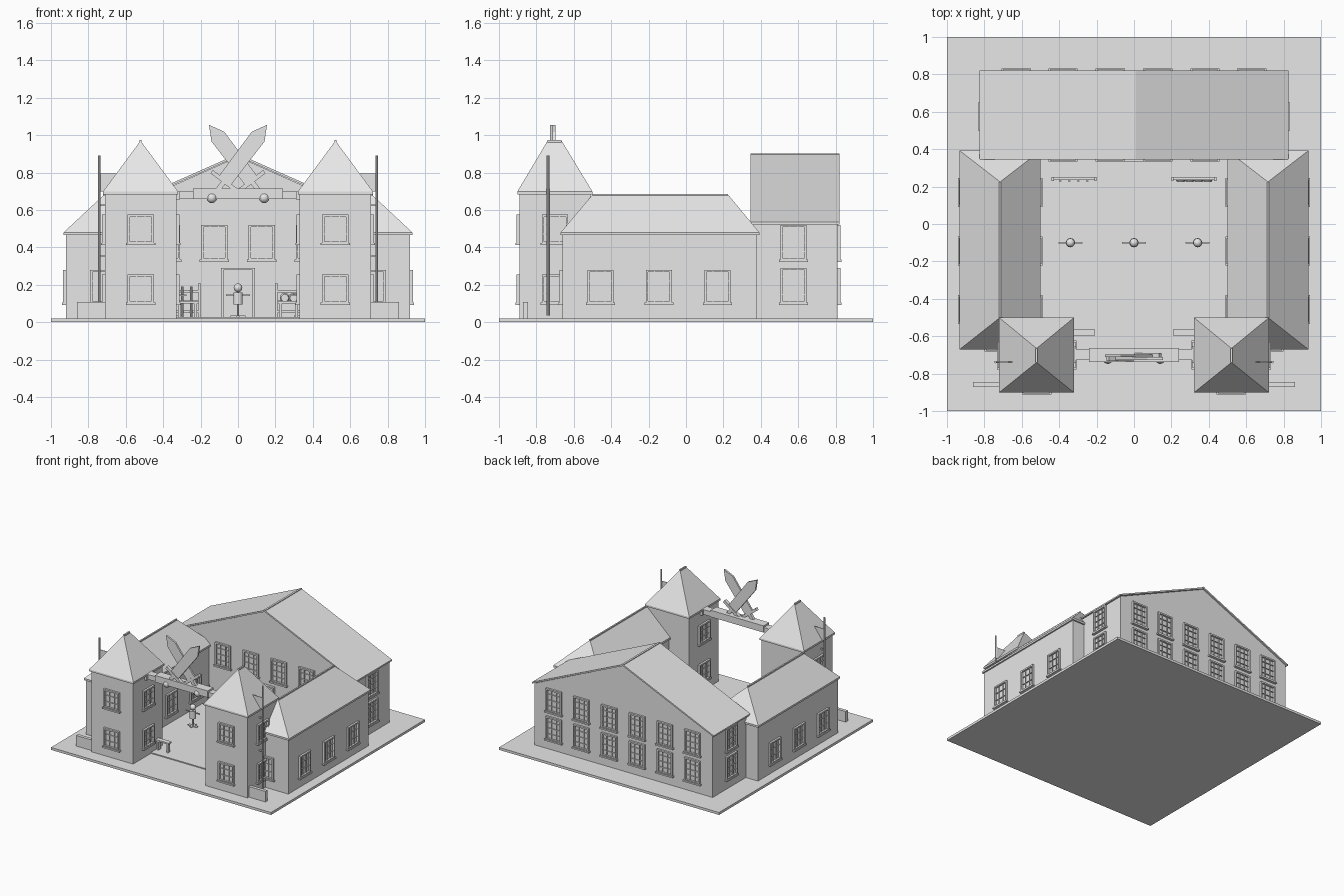
import bpy, bmesh, math
from mathutils import Matrix, Vector

cube = bpy.data.objects.get("Cube")
if cube:
    bpy.data.objects.remove(cube)

stone = bpy.data.materials.new("light_grey")
stone.use_nodes = True
COLOUR = (0.8, 0.8, 0.8, 1)
stone.diffuse_color = COLOUR
stone.node_tree.nodes["Principled BSDF"].inputs["Base Color"].default_value = COLOUR


def finish(name, bm, smooth=False):
    bmesh.ops.recalc_face_normals(bm, faces=bm.faces)
    mesh = bpy.data.meshes.new(name)
    bm.to_mesh(mesh)
    bm.free()
    mesh.materials.append(stone)
    if smooth:
        for p in mesh.polygons:
            p.use_smooth = True
    obj = bpy.data.objects.new(name, mesh)
    bpy.context.collection.objects.link(obj)
    return obj


def add_box(bm, x, y, z, matrix=Matrix()):
    """Box from (min, max) pairs."""
    size = [b - a for a, b in (x, y, z)]
    mid = [(a + b) / 2 for a, b in (x, y, z)]
    bmesh.ops.create_cube(bm, size=1, matrix=matrix @ Matrix.Translation(mid) @ Matrix.Diagonal((*size, 1)))


def boxes(name, *items):
    bm = bmesh.new()
    for item in items:
        add_box(bm, *item)
    return finish(name, bm)


def add_prism(bm, points, y0, y1, matrix=Matrix()):
    """Extrude an x-z outline along y."""
    face = bm.faces.new([bm.verts.new(matrix @ Vector((x, y0, z))) for x, z in points])
    out = bmesh.ops.extrude_face_region(bm, geom=[face])
    verts = [v for v in out["geom"] if isinstance(v, bmesh.types.BMVert)]
    bmesh.ops.translate(bm, verts=verts, vec=matrix.to_3x3() @ Vector((0, y1 - y0, 0)))


def prism(name, points, y0, y1):
    bm = bmesh.new()
    add_prism(bm, points, y0, y1)
    return finish(name, bm)


def rod(name, x, y, z0, z1, r, sides=10):
    bm = bmesh.new()
    bmesh.ops.create_cone(bm, cap_ends=True, segments=sides, radius1=r, radius2=r, depth=z1 - z0,
                          matrix=Matrix.Translation((x, y, (z0 + z1) / 2)))
    return finish(name, bm)


def ball(name, x, y, z, r):
    bm = bmesh.new()
    bmesh.ops.create_uvsphere(bm, u_segments=20, v_segments=12, radius=r, matrix=Matrix.Translation((x, y, z)))
    return finish(name, bm, True)


def hip_roof(name, x, y, z, ridge_y):
    """Hipped roof on a thin eave slab, ridge running along y."""
    bm = bmesh.new()
    add_box(bm, x, y, (z[0] - 0.015, z[0]))
    mid = (x[0] + x[1]) / 2
    a, b, c, d = [bm.verts.new((px, py, z[0])) for px, py in
                  ((x[0], y[0]), (x[1], y[0]), (x[1], y[1]), (x[0], y[1]))]
    e, f = [bm.verts.new((mid, py, z[1])) for py in ridge_y]
    for loop in ((a, b, e), (b, c, f, e), (c, d, f), (d, a, e, f), (d, c, b, a)):
        bm.faces.new(loop)
    add_box(bm, (mid - 0.006, mid + 0.006), ridge_y, (z[1] - 0.012, z[1] + 0.004))
    return finish(name, bm)


def window(name, x, y, z0, z1, angle, rows=3, w=0.14):
    """Framed window with glazing bars and a sill; angle 0 faces -y."""
    m = Matrix.Translation((x, y, 0)) @ Matrix.Rotation(math.radians(angle), 4, "Z")
    bm = bmesh.new()
    h, t = w / 2, 0.012
    for s in (-h, h - t):
        add_box(bm, (s, s + t), (-0.016, 0.004), (z0, z1), m)
    for z in (z0, z1 - t):
        add_box(bm, (-h, h), (-0.016, 0.004), (z, z + t), m)
    for i in (1, 2):
        c = -h + w * i / 3
        add_box(bm, (c - 0.002, c + 0.002), (-0.008, 0.004), (z0, z1), m)
    for i in range(1, rows):
        c = z0 + (z1 - z0) * i / rows
        add_box(bm, (-h, h), (-0.008, 0.004), (c - 0.002, c + 0.002), m)
    add_box(bm, (-h - 0.008, h + 0.008), (-0.022, 0.004), (z0 - 0.008, z0 + 0.004), m)
    return finish(name, bm)


# Ground and courtyard
boxes("ground_slab", ((-1, 1), (-1, 1), (0, 0.02)))
boxes("courtyard_paving", ((-0.52, 0.52), (-0.66, 0.265), (0.015, 0.028)))

# Main hall with front and back gables
prism("hall_walls", [(-0.81, 0.02), (0.81, 0.02), (0.81, 0.525), (0, 0.885), (-0.81, 0.525)], 0.355, 0.81)
prism("hall_roof", [(-0.825, 0.523), (0, 0.887), (0.825, 0.523), (0.825, 0.535), (0, 0.9), (-0.825, 0.535)],
      0.345, 0.82)
boxes("hall_ridge", ((-0.008, 0.008), (0.345, 0.82), (0.89, 0.902)))
FLOORS = ((0.1, 0.29), (0.33, 0.52))
for side in (-1, 1):
    for z0, z1 in FLOORS:
        window("hall_side_window", side * 0.81, 0.575, z0, z1, side * 90, 4)
        for x in (0.127, 0.38, 0.63):
            window("hall_back_window", side * x, 0.81, z0, z1, 180, 4)
    for x in (0.127, 0.38):
        window("hall_front_window", side * x, 0.355, *FLOORS[1], 0, 4)

# Front door
boxes("door_frame", ((-0.09, -0.078), (0.335, 0.36), (0.02, 0.29)), ((0.078, 0.09), (0.335, 0.36), (0.02, 0.29)),
      ((-0.09, 0.09), (0.335, 0.36), (0.278, 0.29)))
boxes("door_leaf", ((-0.08, 0.08), (0.346, 0.36), (0.02, 0.28)))

for side in (-1, 1):
    def span(a, b):
        return tuple(sorted((side * a, side * b)))

    # Side wings
    boxes("wing_walls", (span(0.51, 0.92), (-0.66, 0.38), (0.02, 0.47)))
    hip_roof("wing_roof", span(0.5, 0.932), (-0.67, 0.392), (0.48, 0.682), (-0.5, 0.225))
    for y in (-0.457, -0.145, 0.168):
        window("wing_outer_window", side * 0.92, y, 0.1, 0.28, side * 90)
        window("wing_inner_window", side * 0.51, y, 0.1, 0.28, -side * 90)
    window("wing_front_window", side * 0.72, -0.66, 0.1, 0.28, 0)

    # Gate towers
    boxes("tower_walls", (span(0.33, 0.71), (-0.89, -0.51), (0.02, 0.69)))
    hip_roof("tower_roof", span(0.32, 0.722), (-0.902, -0.5), (0.698, 0.97), (-0.74, -0.665))
    for z0, z1 in ((0.1, 0.255), (0.42, 0.575)):
        window("tower_front_window", side * 0.52, -0.89, z0, z1, 0)
        window("tower_outer_window", side * 0.71, -0.7, z0, z1, side * 90)
        window("tower_inner_window", side * 0.33, -0.7, z0, z1, -side * 90)

    # Flag and pole
    rod("flag_pole", side * 0.741, -0.738, 0.035, 0.89, 0.007)
    boxes("flag", (span(0.64, 0.741), (-0.74, -0.736), (0.7, 0.795)))
    boxes("pole_brackets", *[(span(0.7, 0.745), (-0.742, -0.734), (z, z + 0.01)) for z in (0.35, 0.62)])

    # Low garden wall, bench and beam brackets
    boxes("low_wall", (span(0.7, 0.86), (-0.872, -0.845), (0.02, 0.107)))
    boxes("bench", (span(0.21, 0.33), (-0.6, -0.562), (0.1, 0.112)),
          (span(0.22, 0.235), (-0.595, -0.567), (0.02, 0.1)),
          (span(0.305, 0.32), (-0.595, -0.567), (0.02, 0.1)))
    boxes("beam_bracket", (span(0.31, 0.342), (-0.742, -0.655), (0.655, 0.7)))

    # Weapon rack
    boxes("weapon_rack", *[(span(x, x + 0.012), (0.23, 0.25), (0.02, 0.21)) for x in (0.2, 0.428)],
          *[(span(0.2, 0.44), (0.238, 0.25), (z, z + 0.012)) for z in (0.05, 0.105, 0.16)])
    for i in range(4):
        x = side * (0.25 + 0.048 * i)
        if side < 0:
            rod("rack_spear", x, 0.23, 0.028, 0.19, 0.006, 8)
        else:
            bm = bmesh.new()
            bmesh.ops.create_cone(bm, cap_ends=True, segments=12, radius1=0.026, radius2=0.02, depth=0.012,
                                  matrix=Matrix.Translation((x, 0.23, 0.13)) @ Matrix.Rotation(math.pi / 2, 4, "X"))
            finish("rack_shield", bm)

# Gate beam
boxes("gate_beam", ((-0.24, 0.24), (-0.737, -0.663), (0.66, 0.715)), ((-0.335, 0.335), (-0.727, -0.668), (0.66, 0.7)))

# Crossed swords
BLADE = [(-0.04, 0.11), (0.04, 0.11), (0.043, 0.41), (0, 0.489), (-0.043, 0.41)]
for side, y in ((-1, -0.727), (1, -0.712)):
    m = Matrix.Translation((side * 0.14, 0, 0.665)) @ Matrix.Rotation(-side * math.atan2(0.295, 0.39), 4, "Y")
    bm = bmesh.new()
    add_prism(bm, BLADE, y, y + 0.015, m)
    add_box(bm, (-0.085, 0.085), (y - 0.006, y + 0.021), (0.1, 0.122), m)
    add_box(bm, (-0.013, 0.013), (y - 0.004, y + 0.019), (0, 0.11), m)
    finish("sword", bm)
    ball("sword_pommel", side * 0.14, -0.72, 0.665, 0.028)

# Training dummies
for x in (-0.34, 0, 0.34):
    boxes("dummy_base", ((x - 0.04, x + 0.04), (-0.11, -0.09), (0.025, 0.035)),
          ((x - 0.01, x + 0.01), (-0.13, -0.07), (0.025, 0.035)))
    rod("dummy_post", x, -0.1, 0.025, 0.17, 0.007)
    rod("dummy_body", x, -0.1, 0.095, 0.158, 0.025, 12)
    boxes("dummy_arms", ((x - 0.064, x + 0.064), (-0.104, -0.096), (0.139, 0.147)))
    ball("dummy_head", x, -0.1, 0.184, 0.023)
